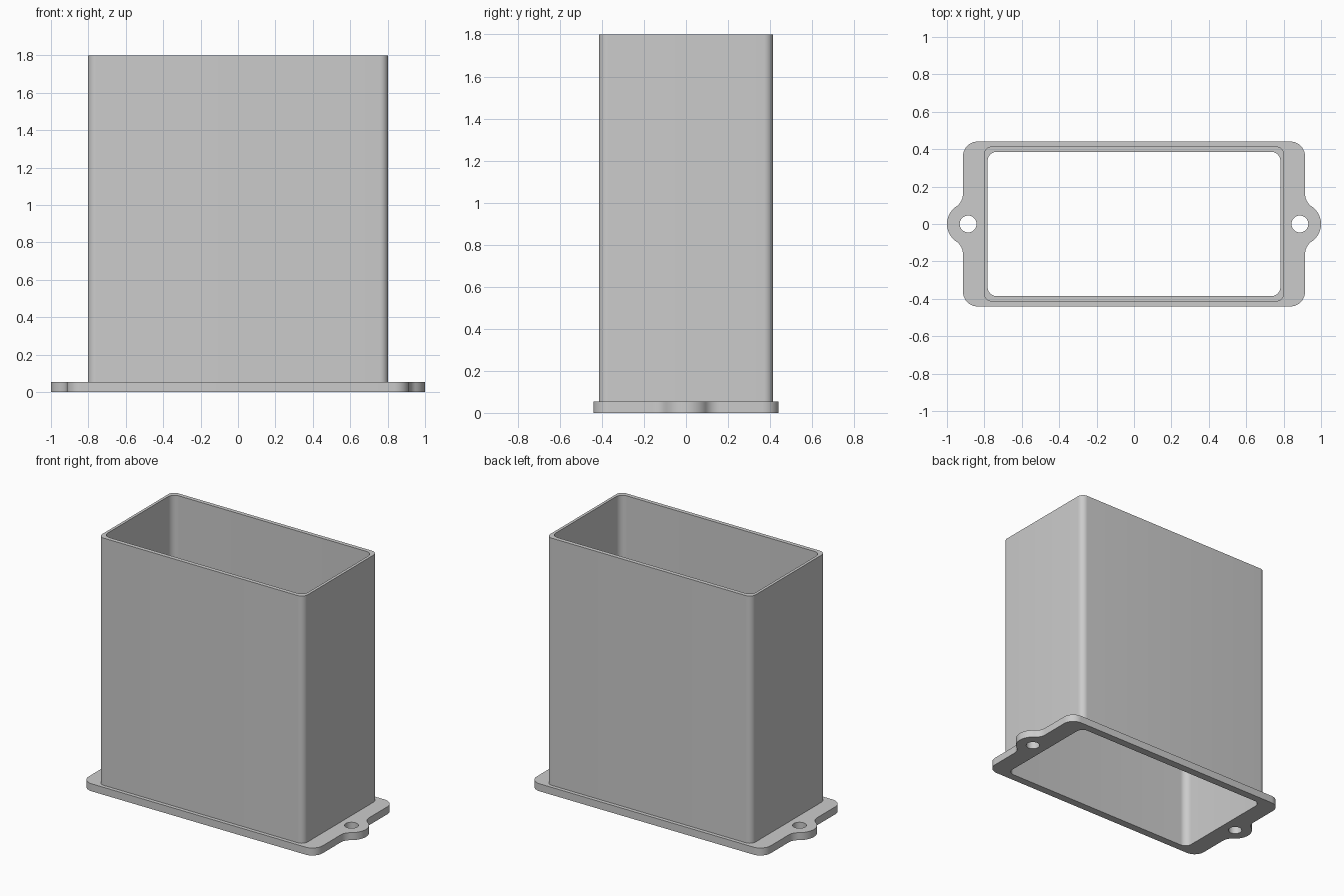
import bpy
import bmesh
from math import pi, cos, sin, atan2, sqrt

cube = bpy.data.objects.get("Cube")
if cube:
    bpy.data.objects.remove(cube, do_unlink=True)

HEIGHT, FLANGE_TOP = 1.8, 0.053
HOLE_X, HOLE_R = 0.887, 0.045


def arc(cx, cy, r, a0, a1, steps=10):
    """Points on an arc from angle a0 to a1."""
    angles = [a0 + (a1 - a0) * i / steps for i in range(steps + 1)]
    return [(cx + r * cos(a), cy + r * sin(a)) for a in angles]


def rounded_rect(hx, hy, r):
    points = []
    for i, (sx, sy) in enumerate([(1, 1), (-1, 1), (-1, -1), (1, -1)]):
        points += arc(sx * (hx - r), sy * (hy - r), r, i * pi / 2, (i + 1) * pi / 2)
    return points


def flange_outline(hx, hy, corner, ear_r, fillet):
    """Rounded plate with a filleted screw ear on each short side."""
    fx = hx + fillet
    fy = sqrt((ear_r + fillet) ** 2 - (fx - HOLE_X) ** 2)
    a = atan2(fy, fx - HOLE_X)
    right = arc(hx - corner, -hy + corner, corner, -pi / 2, 0)
    right += arc(fx, -fy, fillet, pi, pi - a)
    right += arc(HOLE_X, 0, ear_r, -a, a, 20)[1:-1]
    right += arc(fx, fy, fillet, pi + a, pi)
    right += arc(hx - corner, hy - corner, corner, 0, pi / 2)
    return right + [(-x, -y) for x, y in right]


def ring(bm, loop, z):
    verts = [bm.verts.new((x, y, z)) for x, y in loop]
    return verts, [bm.edges.new((v, verts[i - 1])) for i, v in enumerate(verts)]


def cap(bm, loops, z):
    """Flat face bounded by the first loop, with the others as openings."""
    edges = [e for loop in loops for e in ring(bm, loop, z)[1]]
    bmesh.ops.triangle_fill(bm, use_beauty=True, edges=edges, normal=(0, 0, 1))


def wall(bm, loop, z0, z1):
    low, high = ring(bm, loop, z0)[0], ring(bm, loop, z1)[0]
    for i in range(len(loop)):
        bm.faces.new((low[i - 1], low[i], high[i], high[i - 1]))


# Plan profiles
plate = flange_outline(0.915, 0.441, 0.08, 0.113, 0.08)
outer = rounded_rect(0.803, 0.415, 0.045)
inner = rounded_rect(0.783, 0.386, 0.05)
holes = [arc(s * HOLE_X, 0, HOLE_R, 0, 2 * pi, 32)[:-1] for s in (-1, 1)]

# Sleeve and flange as one closed body
bm = bmesh.new()
cap(bm, [plate, inner] + holes, 0)
cap(bm, [plate, outer] + holes, FLANGE_TOP)
cap(bm, [outer, inner], HEIGHT)
wall(bm, outer, FLANGE_TOP, HEIGHT)
wall(bm, inner, 0, HEIGHT)
for loop in [plate] + holes:
    wall(bm, loop, 0, FLANGE_TOP)
bmesh.ops.remove_doubles(bm, verts=bm.verts, dist=0.0001)
bmesh.ops.recalc_face_normals(bm, faces=bm.faces)
mesh = bpy.data.meshes.new("flanged_sleeve")
bm.to_mesh(mesh)
bm.free()

# Plain grey material
grey = bpy.data.materials.new("plain_grey")
grey.use_nodes = True
colour = (0.6, 0.6, 0.6, 1)
grey.diffuse_color = colour
grey.node_tree.nodes["Principled BSDF"].inputs["Base Color"].default_value = colour
mesh.materials.append(grey)

sleeve = bpy.data.objects.new("flanged_sleeve", mesh)
bpy.context.collection.objects.link(sleeve)
bpy.ops.object.select_all(action="DESELECT")
sleeve.select_set(True)
bpy.context.view_layer.objects.active = sleeve
bpy.ops.object.shade_smooth_by_angle(angle=pi / 6)
